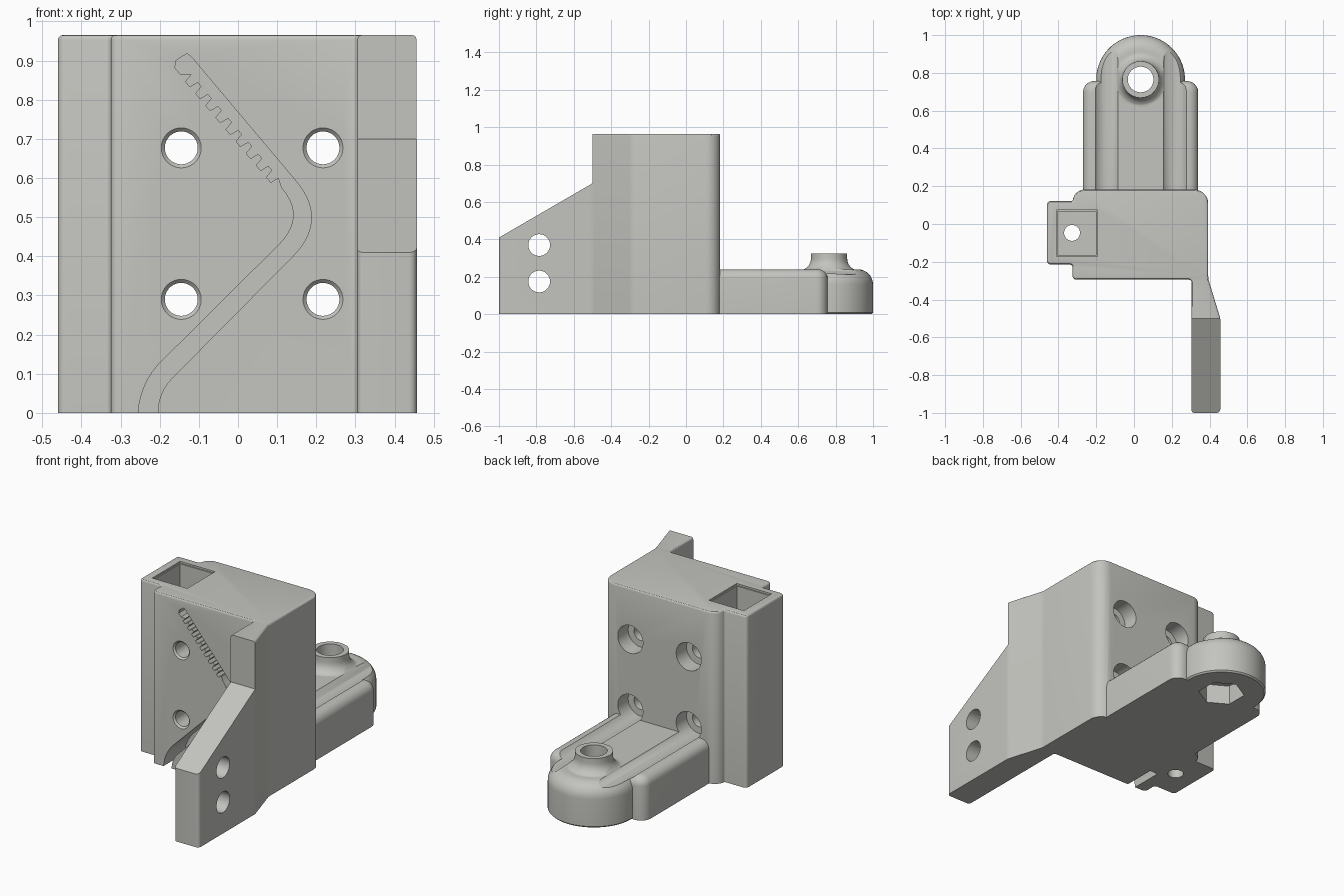
import bpy, bmesh, math
from mathutils import Vector

if "Cube" in bpy.data.objects:
    bpy.data.objects.remove(bpy.data.objects["Cube"])

grey = bpy.data.materials.new("warm_grey")
grey.diffuse_color = (0.55, 0.55, 0.52, 1)
grey.use_nodes = True
grey.node_tree.nodes["Principled BSDF"].inputs["Base Color"].default_value = grey.diffuse_color


def finish(name, bm):
    bmesh.ops.recalc_face_normals(bm, faces=bm.faces[:])
    if bm.calc_volume(signed=True) < 0:
        bmesh.ops.reverse_faces(bm, faces=bm.faces[:])
    me = bpy.data.meshes.new(name)
    bm.to_mesh(me)
    bm.free()
    me.materials.append(grey)
    ob = bpy.data.objects.new(name, me)
    bpy.context.scene.collection.objects.link(ob)
    return ob


def rounded(corners, steps=6):
    """Outline from (x, y, radius) corners, each replaced by an arc."""
    pts = []
    for i, (x, y, r) in enumerate(corners):
        p = Vector((x, y))
        if r == 0:
            pts.append(p)
            continue
        a = (Vector(corners[i - 1][:2]) - p).normalized()
        b = (Vector(corners[(i + 1) % len(corners)][:2]) - p).normalized()
        half = a.angle(b) / 2
        c = p + (a + b).normalized() * (r / math.sin(half))
        s = p + a * (r / math.tan(half)) - c
        e = p + b * (r / math.tan(half)) - c
        turn = math.atan2(s.x * e.y - s.y * e.x, s.dot(e))
        for k in range(steps + 1):
            t = turn * k / steps
            pts.append(c + Vector((s.x * math.cos(t) - s.y * math.sin(t),
                                   s.x * math.sin(t) + s.y * math.cos(t))))
    return pts


def prism(name, pts, lo, hi, axis="z", top_round=0, steps=6):
    """Extrude a 2D outline along an axis."""
    place = {"z": lambda u, v, w: (u, v, w),
             "y": lambda u, v, w: (u, w, v),
             "x": lambda u, v, w: (w, u, v)}[axis]
    bm = bmesh.new()
    a = [bm.verts.new(place(u, v, lo)) for u, v in pts]
    b = [bm.verts.new(place(u, v, hi)) for u, v in pts]
    n = len(pts)
    bm.faces.new(a)
    top = bm.faces.new(b)
    for i in range(n):
        bm.faces.new((a[i], a[(i + 1) % n], b[(i + 1) % n], b[i]))
    bmesh.ops.recalc_face_normals(bm, faces=bm.faces[:])
    if top_round:
        bmesh.ops.bevel(bm, geom=list(top.edges), offset=top_round, segments=steps,
                        profile=0.5, affect="EDGES")
    return finish(name, bm)


def lathe(name, profile, centre, axis="z", seg=48):
    """Closed solid of revolution from (radius, height) points."""
    place = {"z": lambda u, v, w: (centre[0] + u, centre[1] + v, w),
             "y": lambda u, v, w: (centre[0] + u, w, centre[1] + v),
             "x": lambda u, v, w: (w, centre[0] + u, centre[1] + v)}[axis]
    bm = bmesh.new()
    rings = []
    for r, h in profile:
        rings.append([bm.verts.new(place(r * math.cos(2 * math.pi * (k + .5) / seg),
                                         r * math.sin(2 * math.pi * (k + .5) / seg), h))
                      for k in range(seg)])
    bm.faces.new(rings[0])
    bm.faces.new(rings[-1])
    for p, q in zip(rings, rings[1:]):
        for k in range(seg):
            bm.faces.new((p[k], p[(k + 1) % seg], q[(k + 1) % seg], q[k]))
    return finish(name, bm)


def volume(me):
    bm = bmesh.new()
    bm.from_mesh(me)
    v = bm.calc_volume()
    bm.free()
    return v


def combine(ob, other, op="DIFFERENCE"):
    """Apply a boolean, trying another solver if the result is not sound."""
    before = volume(ob.data)
    for solver in ("EXACT", "MANIFOLD", "FLOAT"):
        m = ob.modifiers.new("combine", "BOOLEAN")
        m.operation, m.solver, m.object = op, solver, other
        bpy.context.view_layer.update()
        dg = bpy.context.evaluated_depsgraph_get()
        me = bpy.data.meshes.new_from_object(ob.evaluated_get(dg))
        ob.modifiers.clear()
        if len(me.polygons) and 0.6 < volume(me) / before < 1.7:
            ob.data = me
            break
    bpy.data.objects.remove(other)


def bezier(a, c, b, n=10):
    a, c, b = Vector(a), Vector(c), Vector(b)
    return [a * (1 - t) ** 2 + c * 2 * t * (1 - t) + b * t * t
            for t in (k / n for k in range(n + 1))]


# Main block with side rail and front arm
body = prism("bracket_body", rounded([
    (-0.46, -0.215, 0.02), (-0.325, -0.215, 0.015), (-0.325, -0.295, 0.02),
    (0.305, -0.295, 0.015), (0.305, -1.0, 0.015), (0.457, -1.0, 0.02),
    (0.457, -0.5, 0.06), (0.393, -0.29, 0.1), (0.393, 0.183, 0.075),
    (-0.325, 0.183, 0.065), (-0.325, 0.122, 0.006), (-0.46, 0.122, 0.02)]),
    0, 0.965, top_round=0.012, steps=3)

# Sloping top of the arm
combine(body, prism("arm_slope", [(-0.5, 1.2), (-0.5, 0.70), (-1.1, 0.352), (-1.1, 1.2)],
                    0.2, 0.6, "x"))

# Foot, rounded foot end and flared boss
foot = prism("foot", rounded([(-0.27, 0.1, 0), (0.34, 0.1, 0),
                              (0.34, 0.757, 0.06), (-0.27, 0.757, 0.06)]),
             0, 0.24, top_round=0.05)
dome = [(0.227, 0), (0.235, 0.008)] + [
    (0.155 + 0.08 * math.cos(t), 0.16 + 0.08 * math.sin(t))
    for t in (math.pi / 2 * k / 8 for k in range(9))]
CX, CY = 0.035, 0.765
foot_end = lathe("foot_end", dome, (CX, CY), seg=64)
flare = [(0.16, 0.1), (0.16, 0.235)] + [
    (0.16 - 0.063 * math.sin(t), 0.298 - 0.063 * math.cos(t))
    for t in (math.pi / 2 * k / 7 for k in range(1, 8))] + [(0.097, 0.325)]
boss = lathe("boss", flare, (CX, CY))
for part in (foot, foot_end, boss):
    combine(body, part, "UNION")

# Four screw holes with counterbores running back over the foot
for x in (-0.145, 0.217):
    for z in (0.29, 0.677):
        combine(body, lathe("screw_hole", [(0.061, -0.305), (0.042, -0.286), (0.042, 0.09),
                                           (0.078, 0.091), (0.078, 1.2)], (x, z), "y"))

# Boss bore and hexagonal nut pocket
combine(body, lathe("boss_bore", [(0.068, -0.1), (0.068, 0.5)], (CX, CY)))
hexagon = [(CX + 0.122 * math.sin(math.pi / 3 * k), CY + 0.122 * math.cos(math.pi / 3 * k))
           for k in range(6)]
combine(body, prism("nut_pocket", hexagon, -0.1, 0.11))

# Two cross holes through the arm
for z in (0.175, 0.37):
    combine(body, lathe("arm_hole", [(0.058, 0.2), (0.058, 0.6)], (-0.785, z), "x"))

# Square pocket in the rail with stepped mouth and a drain hole
combine(body, prism("rail_pocket", [(-0.405, -0.165), (-0.2, -0.165),
                                    (-0.2, 0.067), (-0.405, 0.067)], 0.15, 1.1))
combine(body, prism("pocket_mouth", [(-0.411, -0.172), (-0.194, -0.172),
                                     (-0.194, 0.074), (-0.411, 0.074)], 0.955, 1.1))
combine(body, lathe("drain_hole", [(0.042, -0.1), (0.042, 0.3)], (-0.328, -0.047)))

# Toothed belt slot on the front face
along, across = Vector((0.645, -0.764)), Vector((-0.764, -0.645))
start = Vector((-0.118, 0.908))
slot = [start + Vector((-0.012, 0.010)), start]
slot += bezier((0.15, 0.59), (0.23, 0.492), (0.14, 0.40))
slot += bezier((-0.17, 0.087), (-0.205, 0.05), (-0.205, 0), 6)
slot += [Vector((-0.205, -0.05)), Vector((-0.255, -0.05))]
slot += bezier((-0.255, 0), (-0.25, 0.07), (-0.205, 0.122), 6)
slot += bezier((0.105, 0.43), (0.176, 0.501), (0.112, 0.575))
for k in reversed(range(9)):
    s = 0.03 + k * 0.040
    for ds, d in ((0.028, 0.029), (0.024, 0.052), (0.007, 0.052), (0.003, 0.029)):
        slot.append(start + along * (s + ds) + across * d)
slot += [start + along * 0.015 + across * 0.05, start - along * 0.008 + across * 0.05,
         start - along * 0.02 + across * 0.035]
combine(body, prism("belt_slot", slot, -0.4, -0.11, "y"))

# Smooth shading with crisp edges
body.hide_render = False
bpy.context.view_layer.objects.active = body
body.select_set(True)
bpy.ops.object.shade_smooth_by_angle(angle=math.radians(30))
